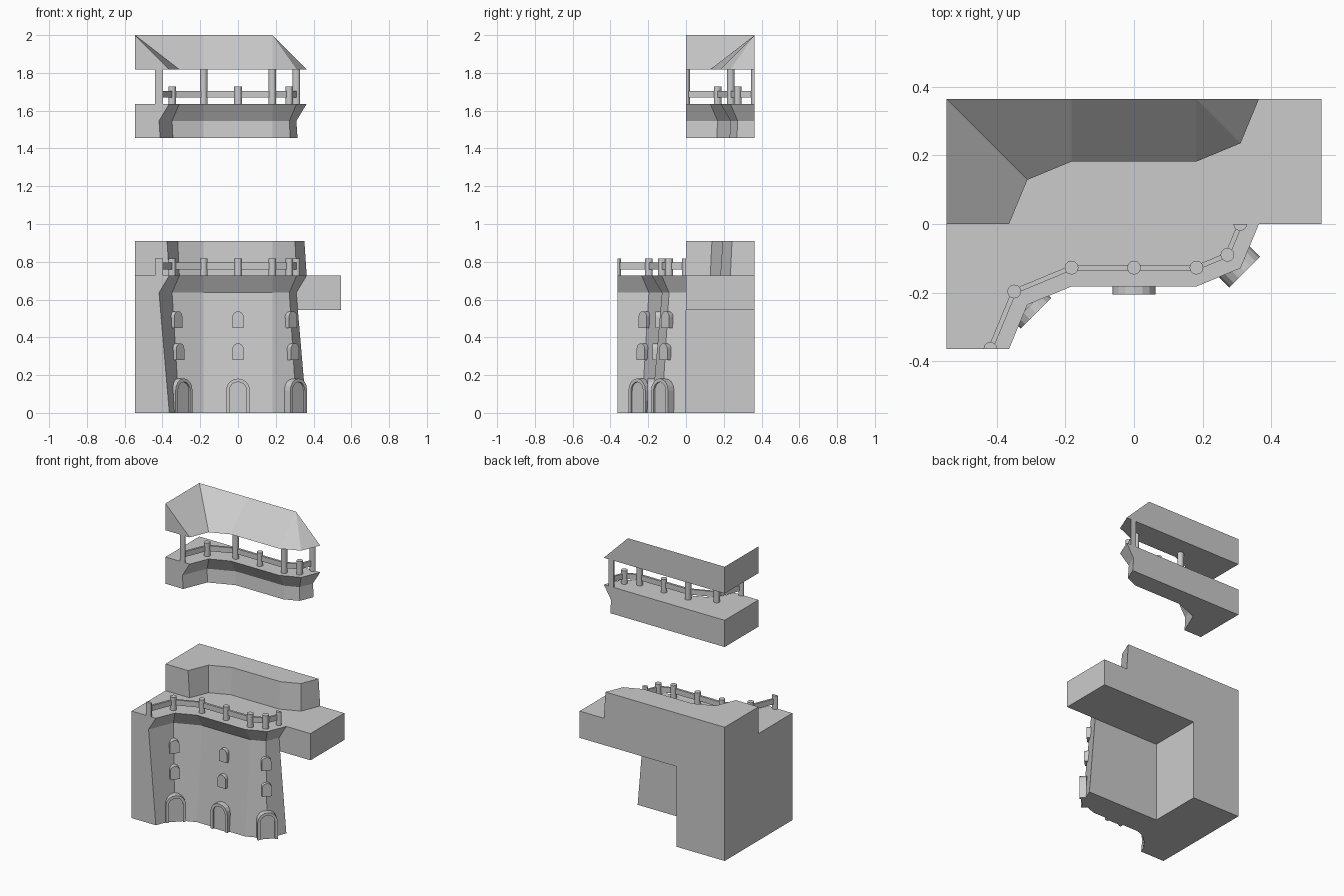
import bpy, bmesh
from math import sin, cos, radians, pi, sqrt
from mathutils import Vector

if "Cube" in bpy.data.objects:
    bpy.data.objects.remove(bpy.data.objects["Cube"])

U = 2 / 11          # module the whole model is based on
INSET = 0.3         # lean of the wall, in modules


def make(name, layers, cap_top=True):
    """Loft a list of equally long 3D loops into a closed solid."""
    bm = bmesh.new()
    rings = [[bm.verts.new(p) for p in loop] for loop in layers]
    n = len(rings[0])
    for a, b in zip(rings, rings[1:]):
        for i in range(n):
            j = (i + 1) % n
            bm.faces.new((a[i], a[j], b[j], b[i]))
    bm.faces.new(rings[0][::-1])
    if cap_top:
        bm.faces.new(rings[-1])
    bmesh.ops.remove_doubles(bm, verts=bm.verts[:], dist=1e-5)
    bmesh.ops.recalc_face_normals(bm, faces=bm.faces[:])
    me = bpy.data.meshes.new(name)
    bm.to_mesh(me)
    bm.free()
    ob = bpy.data.objects.new(name, me)
    bpy.context.collection.objects.link(ob)
    return ob


def at(loop, z):
    return [(x, y, z) for x, y in loop]


def box(name, x0, x1, y0, y1, z0, z1):
    loop = [(x0, y0), (x1, y0), (x1, y1), (x0, y1)]
    return make(name, [at(loop, z0), at(loop, z1)])


def curve(f, dy=0):
    """S-shaped wall line; f = 0 outer line, f = 1 fully set back."""
    pts = []
    for a in (180, 135, 90):
        r = U * (1 + INSET * f)
        pts.append((-U + r * cos(radians(a)), -2 * U + r * sin(radians(a)) + dy))
    for a in (-90, -45, 0):
        r = U * (1 - INSET * f)
        pts.append((U + r * cos(radians(a)), r * sin(radians(a)) + dy))
    return pts


def plan(f, dy, back):
    """Wall line closed around the back and left side."""
    c = curve(f, dy)
    if back > c[-1][1] + 1e-6:
        c.append((c[-1][0], back))
    return c + [(-3 * U, back), (-3 * U, -2 * U + dy)]


def boolean(ob, other, op):
    m = ob.modifiers.new(op, 'BOOLEAN')
    m.operation, m.solver, m.object = op, 'EXACT', other
    bpy.context.view_layer.objects.active = ob
    bpy.ops.object.modifier_apply(modifier=m.name)
    bpy.data.objects.remove(other)


# Lower body: leaning wall, flared cornice, passage at the back, side arm, second stage
body = make("lower_tower", [at(plan(f, 0, 2 * U), z * U) for f, z in ((0, 0), (1, 3.5), (0, 4))])
boolean(body, box("passage_cutter", -U, 4 * U, 0, 3 * U, -U, 3 * U), 'DIFFERENCE')
boolean(body, box("side_arm", -U, 3 * U, 0, 2 * U, 3 * U, 4 * U), 'UNION')
stage = make("stage", [at(plan(0, 2 * U, 2 * U), 4 * U), at(plan(0.222, 2 * U, 2 * U), 5 * U)])
boolean(body, stage, 'UNION')

# Upper gallery floor
make("gallery_floor", [at(plan(f, 2 * U, 2 * U), z * U) for f, z in ((0.889, 8), (1, 8.5), (0, 9))])

# Roof: eaves follow the wall line, ridge runs along the back and left edges
eaves = plan(0, 2 * U, 2 * U)
ridge = [(-3, 0), (-3, 2), (-1, 2), (1, 2), (1, 2), (1, 2), (-3, 2), (-3, 0)]
make("roof", [at(eaves, 10 * U), [(x * U, y * U, 11 * U) for x, y in ridge]], cap_top=False)


# Railings with posts; posts at both ends are cut in half by the tile edge
def railing(name, dy, z, tall):
    loop = curve(0.86, dy) + curve(1.14, dy)[::-1]
    make(name + "_rail", [at(loop, z + 0.033), at(loop, z + 0.069)])
    spots = curve(1, dy)
    for i, (px, py) in enumerate(spots + [(0, spots[2][1])]):
        start, span, n = {0: (0, pi, 7), 5: (pi, pi, 7)}.get(i, (0, 2 * pi * 11 / 12, 12))
        ring = [(px + 0.02 * cos(start + span * k / (n - 1)),
                 py + 0.02 * sin(start + span * k / (n - 1))) for k in range(n)]
        make(f"{name}_post_{i}", [at(ring, z), at(ring, z + (U if i in tall else U / 2))])


railing("lower", 0, 4 * U, ())
railing("upper", 2 * U, 9 * U, (0, 2, 3, 5))


# Arched doors and windows
def arch(half, height, z=0.0):
    """Arch outline as (side, z) points, from lower right to lower left."""
    top = [(half * cos(pi * k / 8), z + height - half + half * sin(pi * k / 8)) for k in range(9)]
    return [(half, z)] + top + [(-half, z)]


def extrude_arch(name, outline, pos, normal, front, back):
    side = Vector((-normal.y, normal.x, 0))
    make(name, [[pos + side * s + normal * d + Vector((0, 0, z)) for s, z in outline]
                for d in (back, front)])


diag = Vector((1, -1, 0)) / sqrt(2)
ahead = Vector((0, -1, 0))
for label, idx, normal, out in (("left", 1, diag, 0.035), ("middle", None, ahead, 0.023),
                                ("right", 4, diag, 0.016)):
    def spot(z):
        c = curve(z / (3.5 * U))
        x, y = c[idx] if idx is not None else (0, c[2][1])
        return Vector((x, y, 0))

    frame = arch(0.063, 0.182) + arch(0.045, 0.164)[::-1]
    extrude_arch(label + "_door_frame", frame, spot(0), normal, out, out - 0.045)
    extrude_arch(label + "_door", arch(0.045, 0.164), spot(0), normal, out - 0.01, out - 0.045)
    for k, z in enumerate((0.28, 0.45)):
        extrude_arch(f"{label}_window_{k}", arch(0.03, 0.088, z), spot(z + 0.044),
                     normal, out, out - 0.05)
